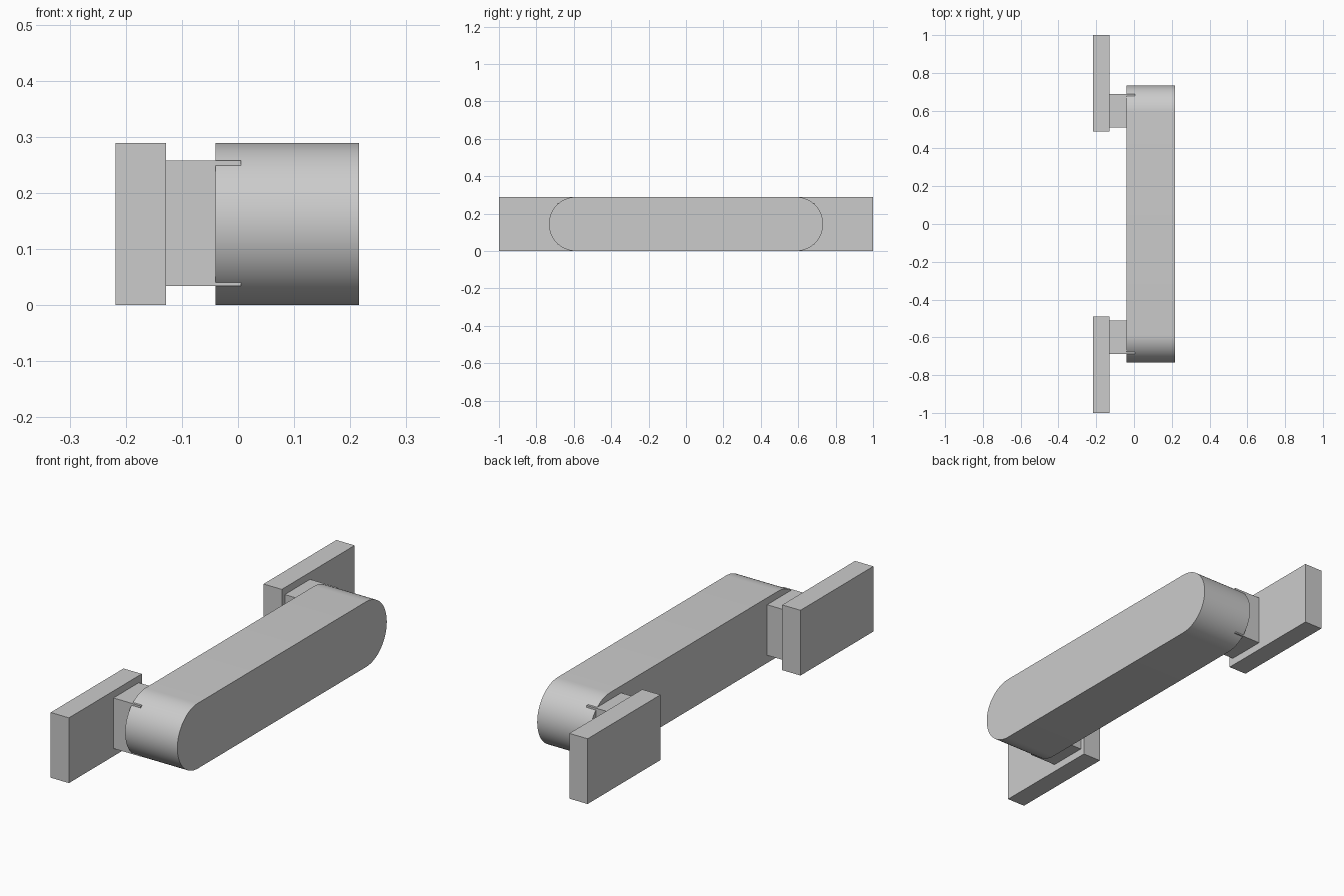
import bpy
import math

cube = bpy.data.objects.get("Cube")
if cube:
    bpy.data.objects.remove(cube, do_unlink=True)

HEIGHT = 0.289
RADIUS = HEIGHT / 2
HALF_LENGTH = 0.733

grey = bpy.data.materials.new("light_grey")
grey.use_nodes = True
grey.diffuse_color = (0.6, 0.6, 0.6, 1)
grey.node_tree.nodes["Principled BSDF"].inputs["Base Color"].default_value = (0.6, 0.6, 0.6, 1)


def add_part(name, verts, faces):
    mesh = bpy.data.meshes.new(name)
    mesh.from_pydata(verts, [], faces)
    mesh.materials.append(grey)
    obj = bpy.data.objects.new(name, mesh)
    bpy.context.collection.objects.link(obj)
    return obj


def extrude_profile(name, profile, x0, x1):
    """Extrude a counter-clockwise (y, z) profile along x."""
    n = len(profile)
    verts = [(x, y, z) for x in (x0, x1) for y, z in profile]
    faces = [tuple(reversed(range(n))), tuple(range(n, 2 * n))]
    faces += [(i, (i + 1) % n, n + (i + 1) % n, n + i) for i in range(n)]
    return add_part(name, verts, faces)


def add_box(name, x, y, z):
    profile = [(y[0], z[0]), (y[1], z[0]), (y[1], z[1]), (y[0], z[1])]
    return extrude_profile(name, profile, *x)


# Grip bar with fully rounded ends
steps = 32
outline = []
for side in (1, -1):
    for i in range(steps + 1):
        a = math.pi * (i / steps - 0.5)
        outline.append((side * (HALF_LENGTH - RADIUS + RADIUS * math.cos(a)),
                        RADIUS + side * RADIUS * math.sin(a)))
grip = extrude_profile("grip_bar", outline, -0.04, 0.216)
bpy.ops.object.select_all(action="DESELECT")
grip.select_set(True)
bpy.context.view_layer.objects.active = grip
bpy.ops.object.shade_smooth_by_angle(angle=math.radians(30))

# Stand-off blocks and mounting plates at both ends
for label, side in (("front", -1), ("back", 1)):
    add_box(label + "_standoff", (-0.1285, 0.005),
            sorted((side * 0.511, side * 0.688)), (0.034, 0.258))
    add_box(label + "_mounting_plate", (-0.218, -0.1285),
            sorted((side * 0.49, side * 1.0)), (0, HEIGHT))
